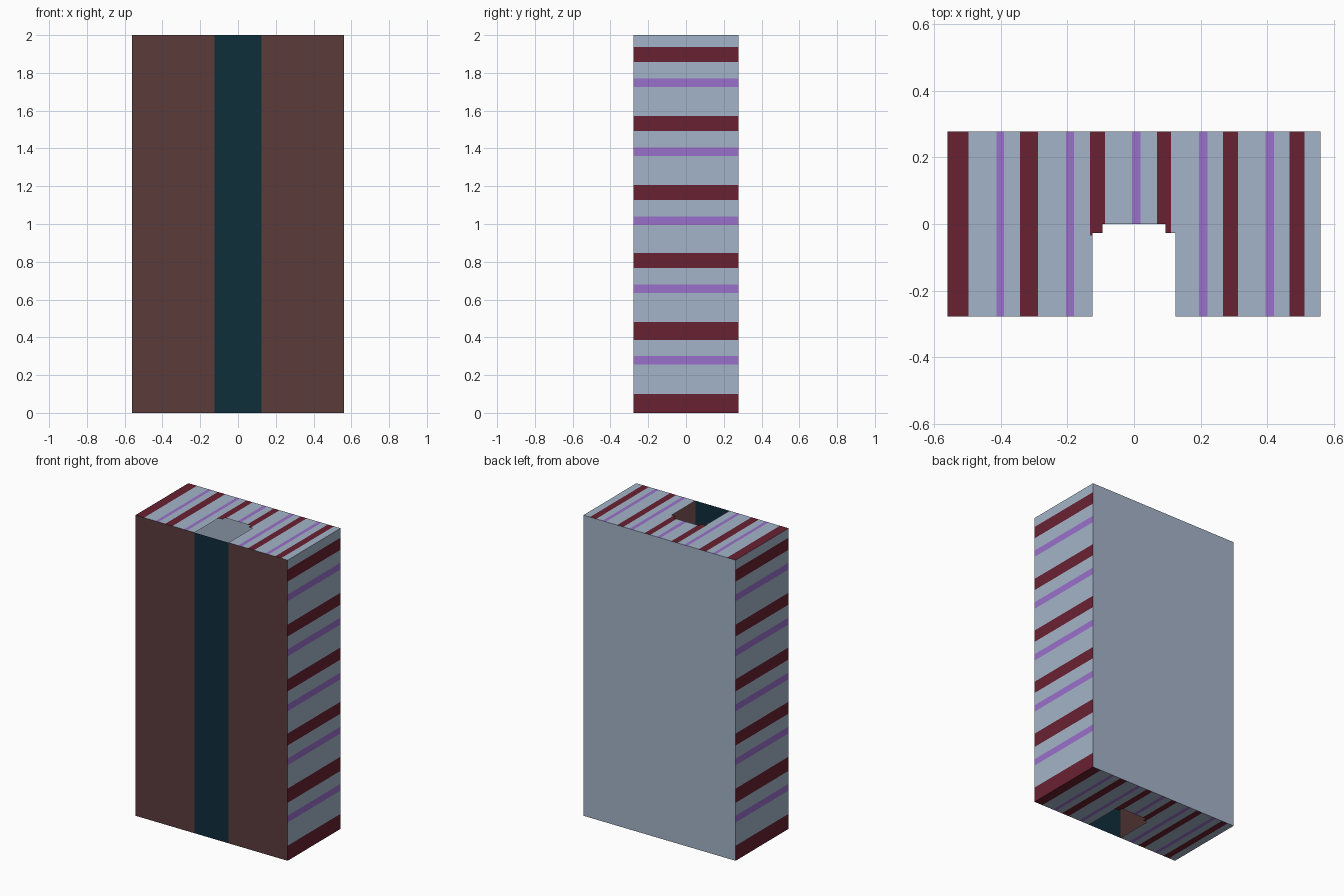
import bpy, bmesh

if "Cube" in bpy.data.objects:
    bpy.data.objects.remove(bpy.data.objects["Cube"])

W, D, H = 0.56, 0.278, 2.0          # half width, half depth, height
SLOT = 0.125                        # half width of the slot and front strip


def material(name, rgb):
    lin = [((c / 255 + 0.055) / 1.055) ** 2.4 for c in rgb]
    m = bpy.data.materials.new(name)
    m.diffuse_color = (*lin, 1)
    m.use_nodes = True
    m.node_tree.nodes["Principled BSDF"].inputs["Base Color"].default_value = m.diffuse_color
    return m


PALE, RED, PURPLE, BROWN, TEAL = range(5)
MATS = [material("pale blue grey", (164, 180, 200)),
        material("dark red", (105, 33, 49)),
        material("purple", (155, 113, 203)),
        material("brown", (91, 60, 59)),
        material("dark teal", (15, 46, 59))]


def panel(name, us, vs, place, colour, flip=False):
    """Flat sheet cut along us and vs; colour(u, v) gives a material or None for a hole."""
    us, vs = sorted(set(us)), sorted(set(vs))
    bm = bmesh.new()
    grid = [[bm.verts.new(place(u, v)) for v in vs] for u in us]
    for i in range(len(us) - 1):
        for j in range(len(vs) - 1):
            c = colour((us[i] + us[i + 1]) / 2, (vs[j] + vs[j + 1]) / 2)
            if c is None:
                continue
            quad = [grid[i][j], grid[i + 1][j], grid[i + 1][j + 1], grid[i][j + 1]]
            bm.faces.new(quad[::-1] if flip else quad).material_index = c
    bmesh.ops.delete(bm, geom=[v for v in bm.verts if not v.link_faces], context='VERTS')
    me = bpy.data.meshes.new(name)
    bm.to_mesh(me)
    bm.free()
    for m in MATS:
        me.materials.append(m)
    ob = bpy.data.objects.new(name, me)
    bpy.context.collection.objects.link(ob)
    return ob


def stripe_at(t, stripes):
    for a, b, c in stripes:
        if a < t < b:
            return c
    return PALE


def cuts(stripes):
    return [t for a, b, _ in stripes for t in (a, b)]


# Front with central strip, and plain back
panel("front_panel", [-W, -SLOT, SLOT, W], [0, H], lambda u, v: (u, -D, v),
      lambda u, v: TEAL if abs(u) < SLOT else BROWN)
panel("back_panel", [-W, W], [0, H], lambda u, v: (u, D, v),
      lambda u, v: PALE, flip=True)

# Striped sides
side = [(0, 0.1, RED), (0.255, 0.3, PURPLE), (0.386, 0.48, RED), (0.635, 0.68, PURPLE),
        (0.767, 0.846, RED), (0.995, 1.04, PURPLE), (1.127, 1.207, RED),
        (1.36, 1.406, PURPLE), (1.492, 1.571, RED), (1.726, 1.771, PURPLE),
        (1.857, 1.937, RED)]
for name, s in (("right_side", 1), ("left_side", -1)):
    panel(name, [-D, D], [0, H] + cuts(side), lambda u, v: (s * W, u, v),
          lambda u, v: stripe_at(v, side), flip=s < 0)

# Striped top and bottom with a stepped slot open to the front panel
cap = [(-W, -0.497, RED), (-0.413, -0.39, PURPLE), (-0.342, -0.288, RED),
       (-0.204, -0.18, PURPLE), (-0.132, -0.087, RED), (-0.006, 0.02, PURPLE),
       (0.069, 0.111, RED), (0.195, 0.221, PURPLE), (0.267, 0.312, RED),
       (0.395, 0.42, PURPLE), (0.467, 0.512, RED)]


def cap_colour(u, v):
    if abs(u) < SLOT and v < -0.027 or abs(u) < 0.095 and v < 0:
        return None
    if abs(u) < 0.14 and v < -0.035:
        return PALE
    return stripe_at(u, cap)


for name, z, s in (("top_cap", H, 1), ("bottom_cap", 0, -1)):
    panel(name, [-W, -SLOT, -0.095, 0.095, SLOT, W] + cuts(cap),
          [-D, -0.035, -0.027, 0, D], lambda u, v: (s * u, v, z), cap_colour)
